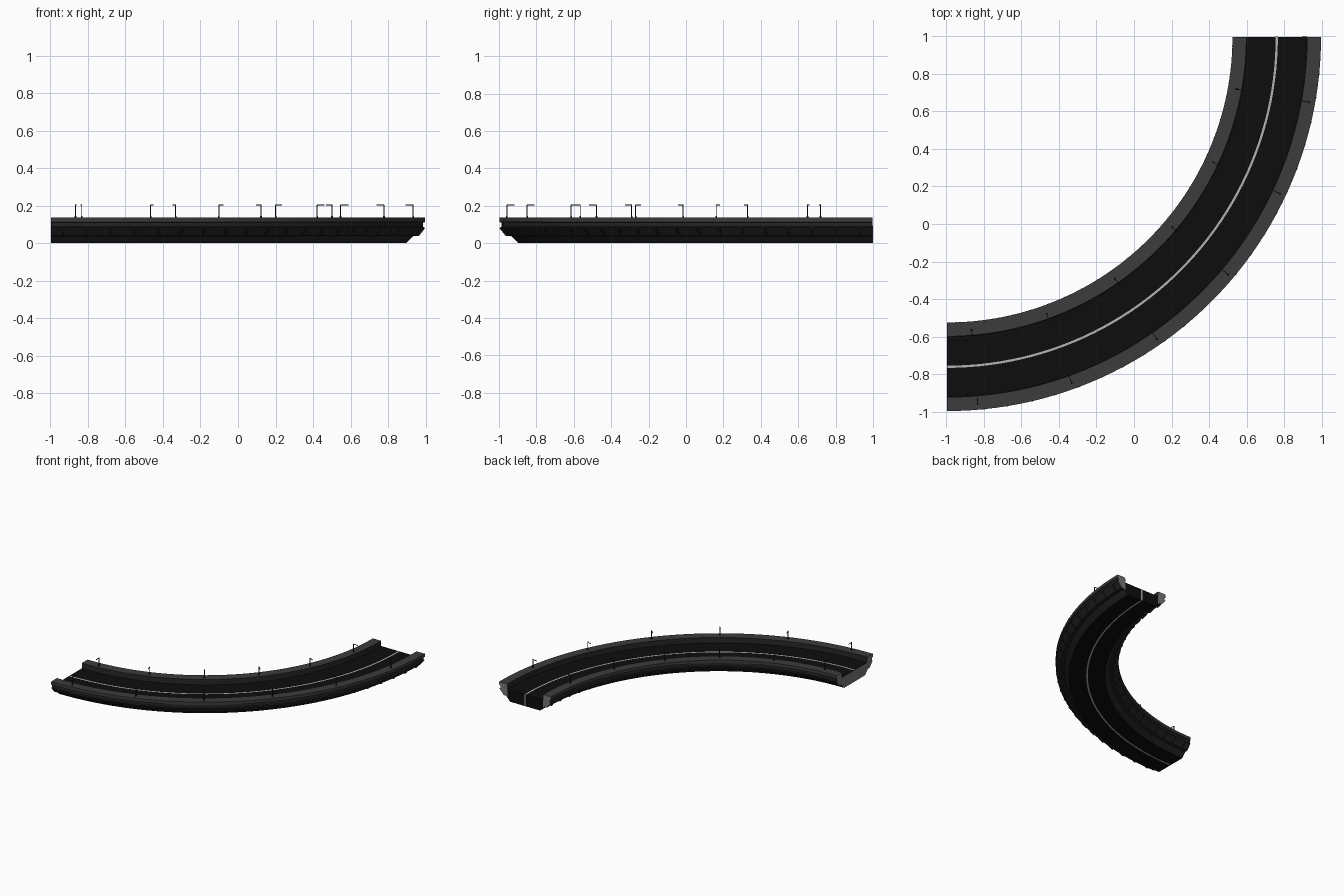
import bpy, math
from mathutils import Vector

if "Cube" in bpy.data.objects:
    bpy.data.objects.remove(bpy.data.objects["Cube"])

CX, CY = -0.997, 0.997      # centre of the bend
RC = 1.758                  # radius of the road centre line
SEG = 48
QUARTER = math.pi / 2
ROAD_Z, TOP_Z = 0.095, 0.138


def material(name, v):
    m = bpy.data.materials.new(name)
    m.diffuse_color = (v, v, v, 1)
    m.use_nodes = True
    m.node_tree.nodes["Principled BSDF"].inputs["Base Color"].default_value = m.diffuse_color
    return m


CURB = material("curb_grey", 0.045)
WALL = material("wall_grey", 0.018)
ROAD = material("asphalt", 0.004)
LINE = material("line_white", 0.45)
CAP = material("end_grey", 0.18)
DARK = material("lamp_dark", 0.012)
MATS = [CURB, WALL, ROAD, LINE, CAP, DARK]


def place(offset, z, a):
    """Point on the bend: offset from the centre line, angle from -y."""
    r = RC + offset
    return (CX + r * math.sin(a), CY - r * math.cos(a), z)


def sweep(name, profile, edge_mats, a0=0.0, a1=QUARTER, n=SEG, cap=CAP):
    """Sweep a closed counter-clockwise (offset, z) profile round the bend."""
    k = len(profile)
    verts = [place(o, z, a0 + (a1 - a0) * i / n) for i in range(n + 1) for o, z in profile]
    faces, mats = [], []
    for i in range(n):
        for j in range(k):
            j2 = (j + 1) % k
            faces.append((i * k + j, i * k + j2, (i + 1) * k + j2, (i + 1) * k + j))
            mats.append(edge_mats[j])
    faces += [tuple(range(k))[::-1], tuple(n * k + j for j in range(k))]
    mats += [cap, cap]
    me = bpy.data.meshes.new(name)
    me.from_pydata(verts, [], [f[::-1] for f in faces])
    for m in MATS:
        me.materials.append(m)
    for p, m in zip(me.polygons, mats):
        p.material_index = MATS.index(m)
    ob = bpy.data.objects.new(name, me)
    bpy.context.collection.objects.link(ob)
    return ob


# Half cross-section from bottom middle to top middle, with the material of each following edge
half = [
    (0.006, 0.0, ROAD), (0.135, 0.0, WALL), (0.172, 0.038, WALL), (0.196, 0.040, WALL),
    (0.234, 0.084, WALL), (0.226, 0.088, WALL), (0.226, 0.110, CURB), (0.236, 0.113, CURB),
    (0.236, TOP_Z, CURB), (0.162, TOP_Z, WALL), (0.160, ROAD_Z, ROAD), (0.006, ROAD_Z, LINE),
]
prof = [(o, z) for o, z, _ in half] + [(-o, z) for o, z, _ in reversed(half)]
mats = [m for *_, m in half]
mats = mats + mats[-2::-1] + [LINE]
sweep("road_body", prof, mats)

# Dark road face and line on the back end
d = 0.0006
sweep("end_face", [(-0.135, 0), (0.135, 0), (0.16, 0.026), (0.16, ROAD_Z), (-0.16, ROAD_Z), (-0.16, 0.026)],
      [ROAD] * 6, QUARTER, QUARTER + d, 1, ROAD)
sweep("end_line", [(-0.006, 0), (0.006, 0), (0.006, ROAD_Z), (-0.006, ROAD_Z)],
      [LINE] * 4, QUARTER + d, QUARTER + 1.6 * d, 1, LINE)

# Ribs across the sloping side panels
RIBS = 24
for i in range(RIBS):
    a = (i + 0.5) * QUARTER / RIBS
    for s in (1, -1):
        p = [(0.197, 0.040), (0.203, 0.037), (0.237, 0.080), (0.234, 0.084)]
        p = [(s * o, z) for o, z in p]
        if s > 0:
            p.reverse()
        sweep("side_rib", p[::-1], [DARK] * 4, a - 0.003, a + 0.003, 1, DARK)


def bar(name, p, q, w):
    """Thin four-sided bar between two points."""
    p, q = Vector(p), Vector(q)
    bpy.ops.mesh.primitive_cube_add(size=1, location=(p + q) / 2)
    ob = bpy.context.object
    ob.name = name
    ob.rotation_euler = (q - p).to_track_quat('Z', 'Y').to_euler()
    ob.scale = (w, w, (q - p).length)
    ob.data.materials.append(DARK)


# Street lamps on both curbs, arms reaching over the road
for i in range(6):
    a = math.radians(4.8 + 15 * i)
    for post, reach in ((0.204, -0.042), (-0.190, 0.042)):
        bar("lamp_post", place(post, TOP_Z - 0.003, a), place(post, 0.205, a), 0.005)
        bar("lamp_arm", place(post, 0.204, a), place(post + reach, 0.204, a), 0.004)
        bar("lamp_base", place(post, TOP_Z - 0.002, a), place(post, TOP_Z + 0.008, a), 0.009)
